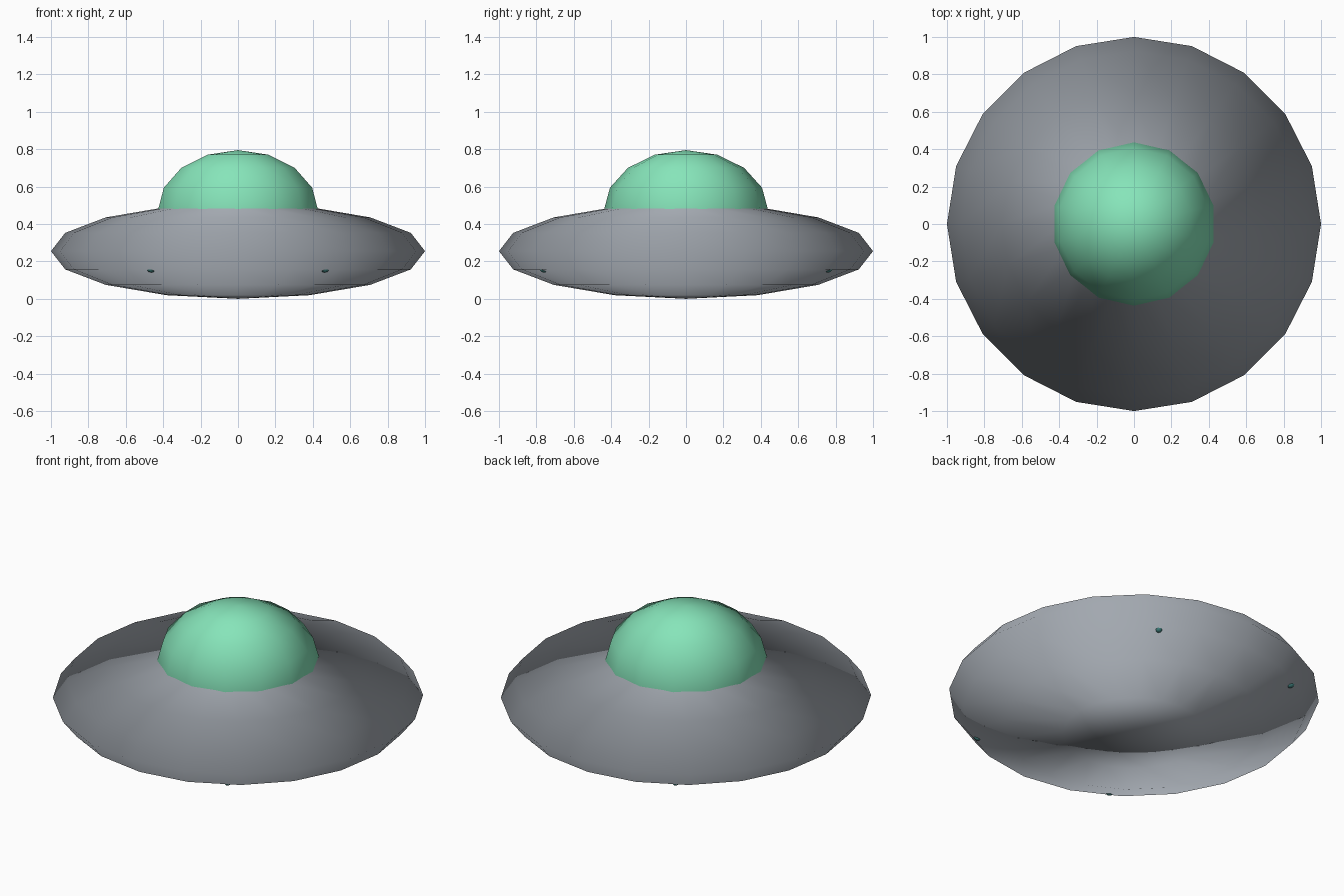
import bpy
import bmesh
from math import radians, cos, sin
from mathutils import Matrix, Vector

cube = bpy.data.objects.get("Cube")
if cube:
    bpy.data.objects.remove(cube, do_unlink=True)


def make_material(name, rgb):
    mat = bpy.data.materials.new(name)
    mat.use_nodes = True
    mat.diffuse_color = (*rgb, 1)
    mat.node_tree.nodes["Principled BSDF"].inputs["Base Color"].default_value = (*rgb, 1)
    return mat


def ellipsoid(name, mat, centre, radii, segments, rings, stretched_normals=False):
    """Smooth-shaded, squashed low-poly sphere with its poles along z."""
    bm = bmesh.new()
    bmesh.ops.create_uvsphere(bm, u_segments=segments, v_segments=rings, radius=1)
    bmesh.ops.transform(bm, matrix=Matrix.Diagonal((*radii, 1)), verts=bm.verts)
    mesh = bpy.data.meshes.new(name)
    bm.to_mesh(mesh)
    bm.free()
    mesh.shade_smooth()
    if stretched_normals:
        # Normals fan out from the centre, for a strongly rounded shading
        mesh.normals_split_custom_set_from_vertices([v.co.normalized() for v in mesh.vertices])
    mesh.materials.append(mat)
    obj = bpy.data.objects.new(name, mesh)
    obj.location = centre
    bpy.context.collection.objects.link(obj)
    return obj


hull_grey = make_material("hull grey", (0.36, 0.39, 0.43))
dome_green = make_material("dome green", (0.24, 0.78, 0.49))
light_teal = make_material("light teal", (0.06, 0.25, 0.24))

# Saucer body and cockpit dome
ellipsoid("saucer_hull", hull_grey, (0, 0, 0.255), (1, 1, 0.255), 20, 8, True)
ellipsoid("cockpit_dome", dome_green, (0, 0, 0.47), (0.44, 0.44, 0.325), 14, 8, True)

# Four small lights, almost sunk into the underside
for side, sx in (("left", 1), ("right", -1)):
    for end, sy in (("front", -1), ("back", 1)):
        angle = radians(58.6)
        spot = Vector((sx * cos(angle), sy * sin(angle), 0)) * 0.89
        spot.z = 0.165
        ellipsoid(f"{end}_{side}_light", light_teal, spot, (0.025,) * 3, 8, 6)
